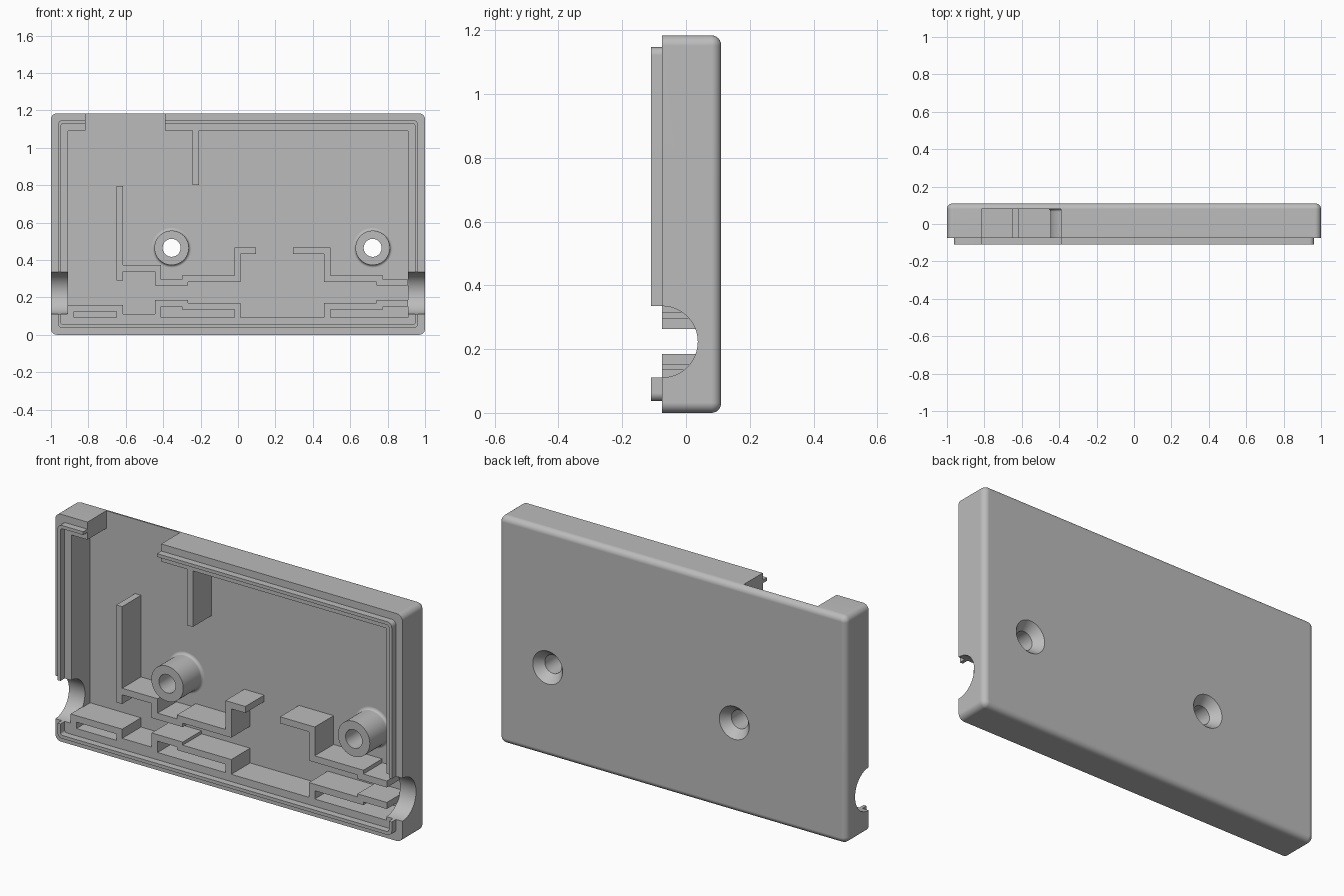
import bpy, bmesh
from math import sin, cos, pi, radians

cube = bpy.data.objects.get("Cube")
if cube:
    bpy.data.objects.remove(cube, do_unlink=True)

W, H = 1.0, 1.184                        # half width, full height
BACK, FLOOR, RIM, LIP = 0.11, 0.08, -0.075, -0.11
HOLE, BOSS, SINK = 0.048, 0.092, 0.086   # screw boss radii

grey = bpy.data.materials.new("plastic_grey")
grey.use_nodes = True
grey.diffuse_color = (0.5, 0.5, 0.5, 1)
grey.node_tree.nodes["Principled BSDF"].inputs["Base Color"].default_value = (0.5, 0.5, 0.5, 1)


def skin(name, rings, closed=False):
    """Join rings of points into a solid; cap the ends unless closed."""
    bm = bmesh.new()
    loops = [[bm.verts.new(p) for p in ring] for ring in rings]
    n = len(loops[0])
    pairs = list(zip(loops, loops[1:])) + ([(loops[-1], loops[0])] if closed else [])
    for a, b in pairs:
        for i in range(n):
            j = (i + 1) % n
            bm.faces.new((a[i], a[j], b[j], b[i]))
    if not closed:
        bm.faces.new(loops[0])
        bm.faces.new(loops[-1])
    bmesh.ops.remove_doubles(bm, verts=bm.verts, dist=1e-5)
    bmesh.ops.recalc_face_normals(bm, faces=bm.faces)
    mesh = bpy.data.meshes.new(name)
    bm.to_mesh(mesh)
    bm.free()
    obj = bpy.data.objects.new(name, mesh)
    bpy.context.collection.objects.link(obj)
    mesh.materials.append(grey)
    return obj


def activate(obj):
    bpy.ops.object.select_all(action='DESELECT')
    obj.select_set(True)
    bpy.context.view_layer.objects.active = obj


def smooth(obj):
    activate(obj)
    bpy.ops.object.shade_smooth_by_angle(angle=radians(30))
    obj.modifiers.new("even_normals", 'WEIGHTED_NORMAL').keep_sharp = True


def rounded_rect(inset, y, r):
    """Rounded rectangle in the x-z plane."""
    pts = []
    dx, dz = W - inset - r, H / 2 - inset - r
    for k, (sx, sz) in enumerate([(1, 1), (-1, 1), (-1, -1), (1, -1)]):
        for i in range(7):
            a = (k + i / 6) * pi / 2
            pts.append((sx * dx + r * cos(a), y, H / 2 + sz * dz + r * sin(a)))
    return pts


def lathe(name, profile, cx, cz, steps=48):
    """Spin a closed (radius, y) profile around a front-to-back axis."""
    rings = [[(cx + r * cos(2 * pi * i / steps), y, cz + r * sin(2 * pi * i / steps))
              for r, y in profile] for i in range(steps)]
    return skin(name, rings, closed=True)


def rib(name, path, half=0.017):
    """Upright wall of even thickness along a right-angled (x, z) path."""
    normals = []
    for (x0, z0), (x1, z1) in zip(path, path[1:]):
        d = abs(x1 - x0) + abs(z1 - z0)
        normals.append(((z0 - z1) / d, (x1 - x0) / d))
    sides = ([], [])
    for i, (x, z) in enumerate(path):
        near = {normals[max(i - 1, 0)], normals[min(i, len(normals) - 1)]}
        ox, oz = (half * sum(n[k] for n in near) for k in (0, 1))
        sides[0].append((x + ox, z + oz))
        sides[1].append((x - ox, z - oz))
    outline = sides[0] + sides[1][::-1]
    return skin(name, [[(x, y, z) for x, z in outline] for y in (RIM, FLOOR + 0.01)])


def box(name, x0, x1, y0, y1, z0, z1):
    return skin(name, [[(x0, y, z0), (x1, y, z0), (x1, y, z1), (x0, y, z1)] for y in (y0, y1)])


# Shell: rounded back, outer wall, stepped lip and cavity in one sweep
R = 0.03
rings = []
for i in range(7):
    a = i / 6 * pi / 2
    inset = R * (1 - sin(a))
    rings.append(rounded_rect(inset, BACK - R + R * cos(a), 0.032 - inset))
for inset, y, r in [(0, RIM, 0.032), (0.037, RIM, 0.025), (0.037, LIP, 0.025),
                    (0.054, LIP, 0.012), (0.054, RIM, 0.012),
                    (0.092, RIM, 0.003), (0.092, FLOOR, 0.003)]:
    rings.append(rounded_rect(inset, y, r))
shell = skin("case_shell", rings)

# Cutters: top opening, cable holes in both ends, countersunk screw holes
cutters = [box("top_opening_cutter", -0.815, -0.39, -0.2, FLOOR, 1.05, 1.3)]
arch = [(0.112 * sin(a), 0.223 + 0.112 * cos(a)) for a in (i * pi / 24 for i in range(25))]
arch = [(RIM + y, z) for y, z in arch] + [(-0.2, 0.111), (-0.2, 0.335)]
for side, s in (("left", 1), ("right", -1)):
    cutters.append(skin(side + "_cable_cutter",
                        [[(s * x, y, z) for y, z in arch] for x in (0.88, 1.1)]))

seat = 0.065
slope = (SINK - HOLE) / (BACK - seat)
boss_profile = [(HOLE, RIM), (BOSS, RIM)]
for i in range(6):
    a = i / 5 * pi / 2
    boss_profile.append((BOSS + 0.014 * (1 - cos(a)), FLOOR - 0.014 * (1 - sin(a))))
boss_profile += [(HOLE + slope * (FLOOR - seat), FLOOR), (HOLE, seat)]
end = BACK + 0.02
for side, x in (("left", 0.72), ("right", -0.355)):
    cutters.append(lathe(side + "_screw_cutter",
                         [(0, 0), (HOLE, 0), (HOLE, seat),
                          (HOLE + slope * (end - seat), end), (0, end)], x, 0.465))
    smooth(lathe(side + "_screw_boss", boss_profile, x, 0.465))

activate(shell)
for cutter in cutters:
    cutter.hide_render = True
    mod = shell.modifiers.new(cutter.name, 'BOOLEAN')
    mod.operation, mod.solver, mod.object = 'DIFFERENCE', 'EXACT', cutter
    bpy.ops.object.modifier_apply(modifier=mod.name)
for cutter in cutters:
    bpy.data.objects.remove(cutter, do_unlink=True)
smooth(shell)

# Inner ribs that hold the board and cable
low, mid, top = 0.28, 0.3, 0.45
rib("top_rib", [(-0.225, 0.8), (-0.225, 1.1)])
rib("upright_rib", [(-0.632, 0.29), (-0.632, 0.797)])
rib("upper_right_rib", [(-0.632, 0.355), (-0.428, 0.355), (-0.428, low), (-0.283, low),
                        (-0.283, mid), (-0.003, mid), (-0.003, top), (0.095, top)])
rib("upper_left_rib", [(0.295, top), (0.478, top), (0.478, mid), (0.758, mid),
                       (0.758, low), (0.91, low)])
base, shelf, step = 0.085, 0.152, 0.168
rib("lower_right_rib", [(-0.895, base), (-0.895, 0.142), (-0.632, 0.142), (-0.632, 0.094),
                        (-0.428, 0.094), (-0.428, step), (-0.283, step),
                        (-0.283, shelf), (-0.003, shelf), (-0.003, base)])
rib("lower_left_rib", [(0.478, base), (0.478, shelf), (0.758, shelf),
                       (0.758, step), (0.91, step)])
